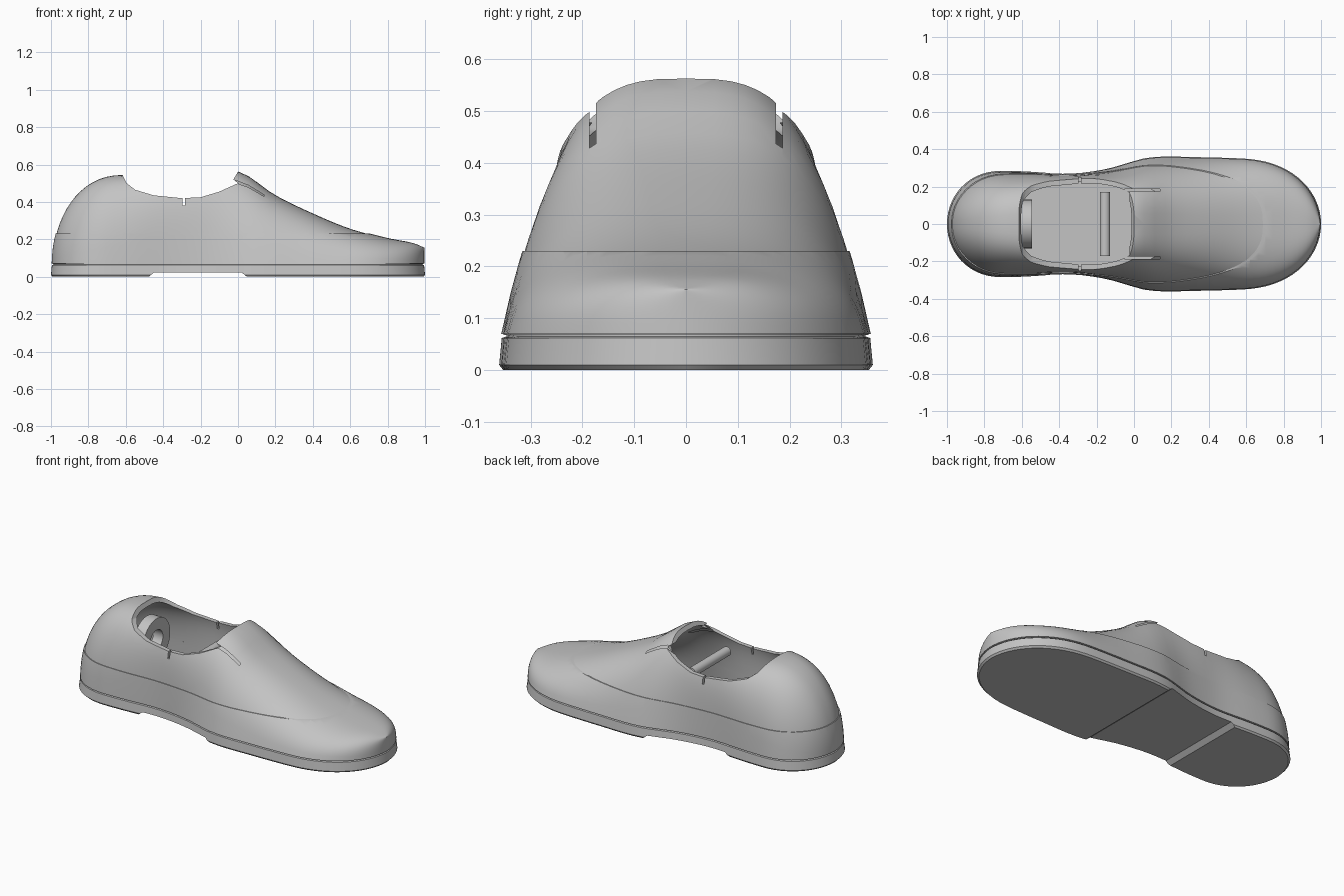
import bpy, bmesh, math

if "Cube" in bpy.data.objects:
    bpy.data.objects.remove(bpy.data.objects["Cube"])

GREY = (0.55, 0.55, 0.55, 1)
mat = bpy.data.materials.new("plain grey")
mat.use_nodes = True
mat.diffuse_color = GREY
mat.node_tree.nodes["Principled BSDF"].inputs["Base Color"].default_value = GREY


def blend(table, x):
    """Smooth curve through a short list of (x, value) points."""
    if x <= table[0][0]:
        return table[0][1]
    if x >= table[-1][0]:
        return table[-1][1]

    def slope(i):
        a, b = table[max(i - 1, 0)], table[min(i + 1, len(table) - 1)]
        return (b[1] - a[1]) / (b[0] - a[0])
    for i in range(len(table) - 1):
        (x0, v0), (x1, v1) = table[i], table[i + 1]
        if x <= x1:
            d = x1 - x0
            t = (x - x0) / d
            return (v0 * (1 + 2 * t) * (1 - t) ** 2 + v1 * t * t * (3 - 2 * t)
                    + d * slope(i) * t * (1 - t) ** 2 - d * slope(i + 1) * t * t * (1 - t))


def rounding(x, start, power):
    """Falls from 1 at start to 0 at the end of the shoe."""
    u = max(0, (x - start) / (1 - start))
    return math.sqrt(max(0, 1 - u ** power))


WIDTH = [(-0.8, 0.285), (-0.6, 0.282), (-0.35, 0.27), (-0.15, 0.295), (0.08, 0.355), (0.35, 0.357), (0.6, 0.35)]
HEIGHT = [(-0.62, 0.552), (-0.3, 0.57), (0, 0.571), (0.2, 0.445), (0.4, 0.348),
          (0.6, 0.266), (0.8, 0.212), (0.94, 0.184), (1, 0.16)]
ROUNDNESS = [(-0.9, 2.4), (-0.6, 3.0), (-0.3, 4.0), (0, 3.1), (0.2, 2.9), (0.5, 2.5), (1, 3)]
TAPER = [(-0.9, 0.12), (-0.3, 0.02), (0, 0.24), (0.2, 0.23), (0.5, 0.16), (1, 0.05)]
STATIONS = [-math.cos(math.pi * i / 56) for i in range(57)]


def half_width(x):
    return blend(WIDTH, x) * rounding(x, 0.55, 2.2) * rounding(-x, 0.7, 2.2)


def height(x):
    return 0.07 + (blend(HEIGHT, x) - 0.07) * rounding(-x, 0.62, 2.2)


def finish(name, bm):
    bmesh.ops.recalc_face_normals(bm, faces=bm.faces)
    if bm.calc_volume(signed=True) < 0:
        bmesh.ops.reverse_faces(bm, faces=bm.faces)
    mesh = bpy.data.meshes.new(name)
    bm.to_mesh(mesh)
    bm.free()
    mesh.materials.append(mat)
    obj = bpy.data.objects.new(name, mesh)
    bpy.context.collection.objects.link(obj)
    return obj


def loft(name, rings, top=None):
    bm = bmesh.new()
    loops = [[bm.verts.new(p) for p in ring] for ring in rings]
    for a, b in zip(loops, loops[1:]):
        for i in range(len(a)):
            j = (i + 1) % len(a)
            bm.faces.new((a[i], a[j], b[j], b[i]))
    bm.faces.new(loops[0])
    bm.faces.new(loops[-1])
    if top is not None:
        cut = bmesh.ops.bisect_plane(bm, geom=bm.verts[:] + bm.edges[:] + bm.faces[:],
                                     plane_co=(0, 0, top), plane_no=(0, 0, 1), clear_outer=True)
        edges = [e for e in cut["geom_cut"] if isinstance(e, bmesh.types.BMEdge)]
        bmesh.ops.holes_fill(bm, edges=edges)
    return finish(name, bm)


def shell(name, inset, base, top=None):
    """Arched body of the shoe, shrunk by inset."""
    rings = []
    for x in STATIONS:
        w = max(half_width(x) - inset, 0.004)
        rise = max(height(x) - inset - base, 0.006)
        power = 2 / blend(ROUNDNESS, x)
        ring = []
        for i in range(33):
            c, s = math.cos(math.pi * i / 32), math.sin(math.pi * i / 32)
            f = max(s, 0) ** power
            y = math.copysign(abs(c) ** power, c) * w * (1 - blend(TAPER, x) * f)
            ring.append((x * (1 - inset), y, base + rise * f))
        rings.append(ring)
    return loft(name, rings, top)


def prism(name, profile, y0, y1):
    """Side profile (x, z) extruded across the shoe."""
    return loft(name, [[(x, y, z) for x, z in profile] for y in (y0, y1)])


def carve(obj, cutters):
    bpy.context.view_layer.objects.active = obj
    for cutter in cutters:
        cutter.hide_render = True
        mod = obj.modifiers.new("cut", "BOOLEAN")
        mod.operation = "DIFFERENCE"
        mod.solver = "EXACT"
        mod.object = cutter
        bpy.ops.object.modifier_apply(modifier=mod.name)


def slit(obj, low, high):
    """Split the thin wall along a box and remove what lies inside it."""
    bm = bmesh.new()
    bm.from_mesh(obj.data)
    for axis in range(3):
        for corner in (low, high):
            normal = [float(axis == k) for k in range(3)]
            near = [f for f in bm.faces if all(
                max(v.co[k] for v in f.verts) > low[k] and min(v.co[k] for v in f.verts) < high[k]
                for k in range(3))]
            geom = set(near) | {e for f in near for e in f.edges} | {v for f in near for v in f.verts}
            bmesh.ops.bisect_plane(bm, geom=list(geom), plane_co=corner, plane_no=normal)
    inside = [f for f in bm.faces
              if all(low[k] < f.calc_center_median()[k] < high[k] for k in range(3))]
    bmesh.ops.delete(bm, geom=inside, context="FACES")
    bm.to_mesh(obj.data)
    bm.free()


def smooth(obj, angle=35):
    bpy.ops.object.select_all(action="DESELECT")
    obj.select_set(True)
    bpy.context.view_layer.objects.active = obj
    bpy.ops.object.shade_smooth_by_angle(angle=math.radians(angle))


# Upper with foot opening, side notches and tongue slits
upper = shell("upper", 0.008, 0.068)
hollow = shell("hollow_cutter", 0.034, 0.1)
opening = prism("opening_cutter", [
    (-0.615, 0.8), (-0.615, 0.54), (-0.595, 0.5), (-0.55, 0.465), (-0.45, 0.435), (-0.3, 0.42),
    (-0.2, 0.425), (-0.1, 0.455), (0, 0.5), (-0.025, 0.52), (0.005, 0.57), (0.005, 0.8)], -0.6, 0.6)
notch = prism("notch_cutter", [(-0.296, 0.38), (-0.284, 0.38), (-0.284, 0.6), (-0.296, 0.6)], -0.5, 0.5)
carve(upper, [opening, hollow, notch])
for side in (-1, 1):
    slit(upper, (-0.05, side * 0.18 - 0.006, 0.425), (0.14, side * 0.18 + 0.006, 0.7))
smooth(upper)

# Raised band around the heel, sides and toe
band = shell("lower_band", 0.004, 0.07, top=0.23)
carve(band, [hollow])
smooth(band)

# Sole with chamfered rim, groove under the upper and arch recess
rings = []
for inset, z in ((0.008, 0), (0, 0.01), (0.005, 0.062), (0.014, 0.065), (0.014, 0.072)):
    side = [(x * (1 - inset), max(half_width(x) - inset, 0.004), z) for x in STATIONS]
    rings.append(side + [(x, -y, z) for x, y, z in reversed(side)])
sole = loft("sole", rings)
arch = prism("arch_cutter", [(-0.49, -0.01), (-0.45, 0.022), (0.02, 0.022), (0.06, -0.01)], -0.5, 0.5)
carve(sole, [arch])
smooth(sole)

# Round cross bar inside the opening
circle = [(math.cos(math.tau * i / 32), math.sin(math.tau * i / 32)) for i in range(32)]
bar = prism("cross_bar", [(-0.155 + 0.028 * c, 0.385 + 0.028 * s) for c, s in circle], -0.17, 0.17)
smooth(bar)


# Ring mounted inside the heel
def disc(name, radius, x0, x1):
    return loft(name, [[(x, radius * c, 0.33 + radius * s) for c, s in circle] for x in (x0, x1)])


heel_ring = disc("heel_ring", 0.13, -0.61, -0.545)
ring_hole = disc("ring_hole_cutter", 0.06, -0.7, -0.5)
carve(heel_ring, [ring_hole])
smooth(heel_ring)

# Cutters are no longer needed
for cutter in (hollow, opening, notch, arch, ring_hole):
    bpy.data.objects.remove(cutter)
